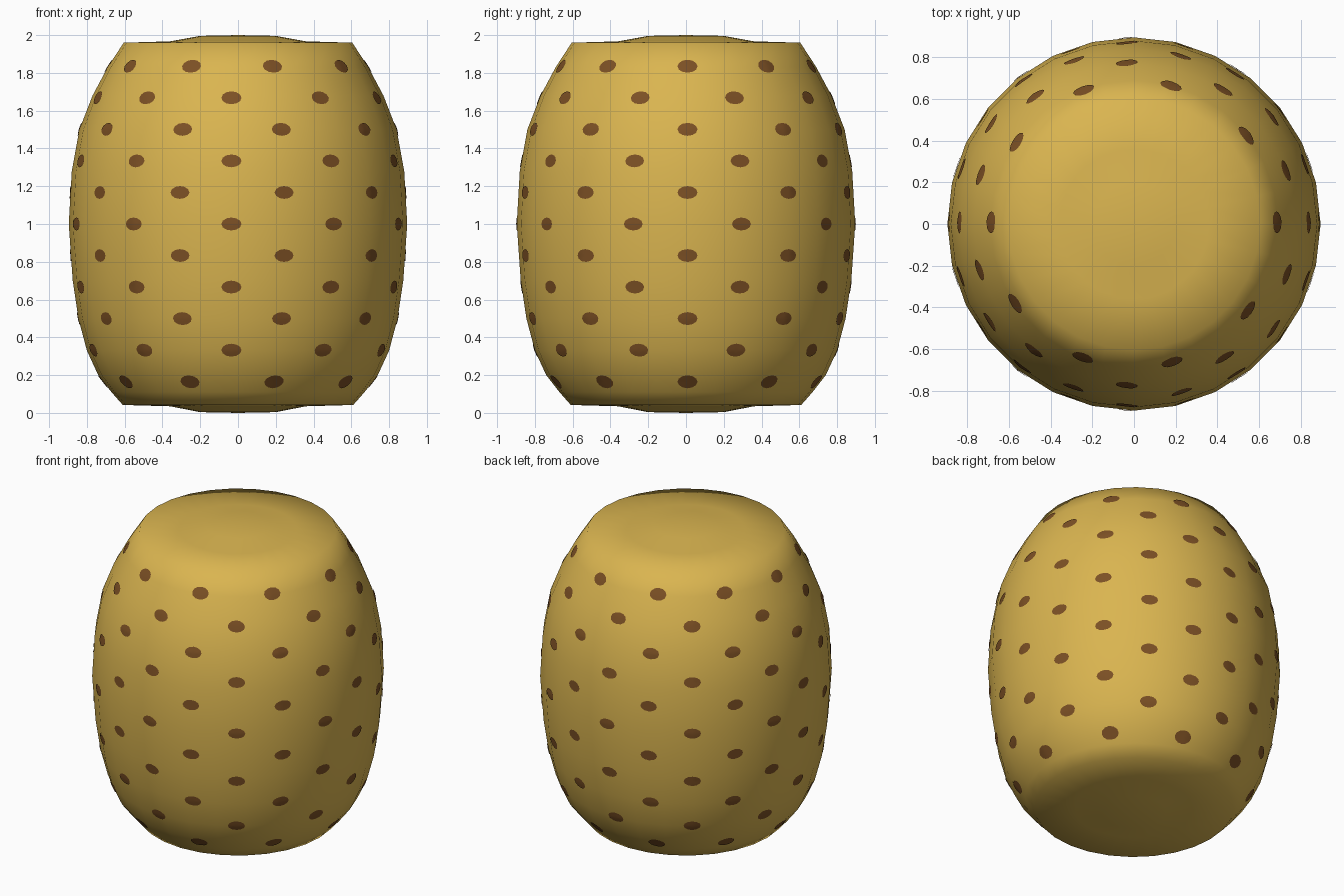
import bpy, bmesh, math
from mathutils import Vector
from mathutils.bvhtree import BVHTree

if "Cube" in bpy.data.objects:
    bpy.data.objects.remove(bpy.data.objects["Cube"])


def make_material(name, color):
    mat = bpy.data.materials.new(name)
    mat.use_nodes = True
    mat.diffuse_color = color
    mat.node_tree.nodes["Principled BSDF"].inputs["Base Color"].default_value = color
    return mat


def make_object(name, bm, mat):
    mesh = bpy.data.meshes.new(name)
    for face in bm.faces:
        face.smooth = True
    bm.to_mesh(mesh)
    mesh.materials.append(mat)
    obj = bpy.data.objects.new(name, mesh)
    bpy.context.collection.objects.link(obj)
    return obj


golden = make_material("golden yellow", (0.70, 0.46, 0.08, 1))
brown = make_material("dark brown", (0.20, 0.08, 0.018, 1))

# Barrel-shaped fruit body with shallow domes on both ends
profile = [(0, 0), (0.2, 0.004), (0.36, 0.035), (0.61, 0.042), (0.67, 0.11),
           (0.74, 0.2), (0.80, 0.33), (0.845, 0.5), (0.875, 0.7), (0.896, 1.0),
           (0.88, 1.28), (0.84, 1.5), (0.77, 1.68), (0.69, 1.83),
           (0.605, 1.96), (0.36, 1.967), (0.2, 1.996), (0, 2)]
body = bmesh.new()
verts = [body.verts.new((r, 0, z)) for r, z in profile]
edges = [body.edges.new(pair) for pair in zip(verts, verts[1:])]
bmesh.ops.spin(body, geom=verts + edges, axis=(0, 0, 1), cent=(0, 0, 0),
               angle=math.tau, steps=28, use_duplicate=False)
bmesh.ops.remove_doubles(body, verts=body.verts, dist=0.0005)
bmesh.ops.recalc_face_normals(body, faces=body.faces)
make_object("fruit_body", body, golden)
surface = BVHTree.FromBMesh(body)

# Staggered rows of thin oval eyes that follow the body surface
ROWS, PER_ROW, RIM = 11, 10, 12
AXIS = Vector((-0.035, 0.008, 0))


def on_skin(angle, z, lift=0.004):
    direction = Vector((math.cos(angle), math.sin(angle), 0))
    hit, normal, _, _ = surface.ray_cast(AXIS + Vector((0, 0, z)), direction)
    return hit + normal * lift


eyes = bmesh.new()
for row in range(ROWS):
    z = (row + 1) / 6
    for i in range(PER_ROW):
        angle = math.tau * (i + 0.5 * (row % 2)) / PER_ROW
        radius = (on_skin(angle, z) - AXIS).xy.length
        center = eyes.verts.new(on_skin(angle, z))
        rings = []
        for scale in (0.5, 1):
            rings.append([eyes.verts.new(on_skin(
                angle + scale * 0.053 * math.cos(t) / radius,
                z + scale * 0.034 * math.sin(t)))
                for t in (math.tau * k / RIM for k in range(RIM))])
        inner, outer = rings
        for k in range(RIM):
            n = (k + 1) % RIM
            eyes.faces.new((center, inner[k], inner[n]))
            eyes.faces.new((inner[k], outer[k], outer[n], inner[n]))
make_object("eye_spots", eyes, brown)
body.free()
eyes.free()
